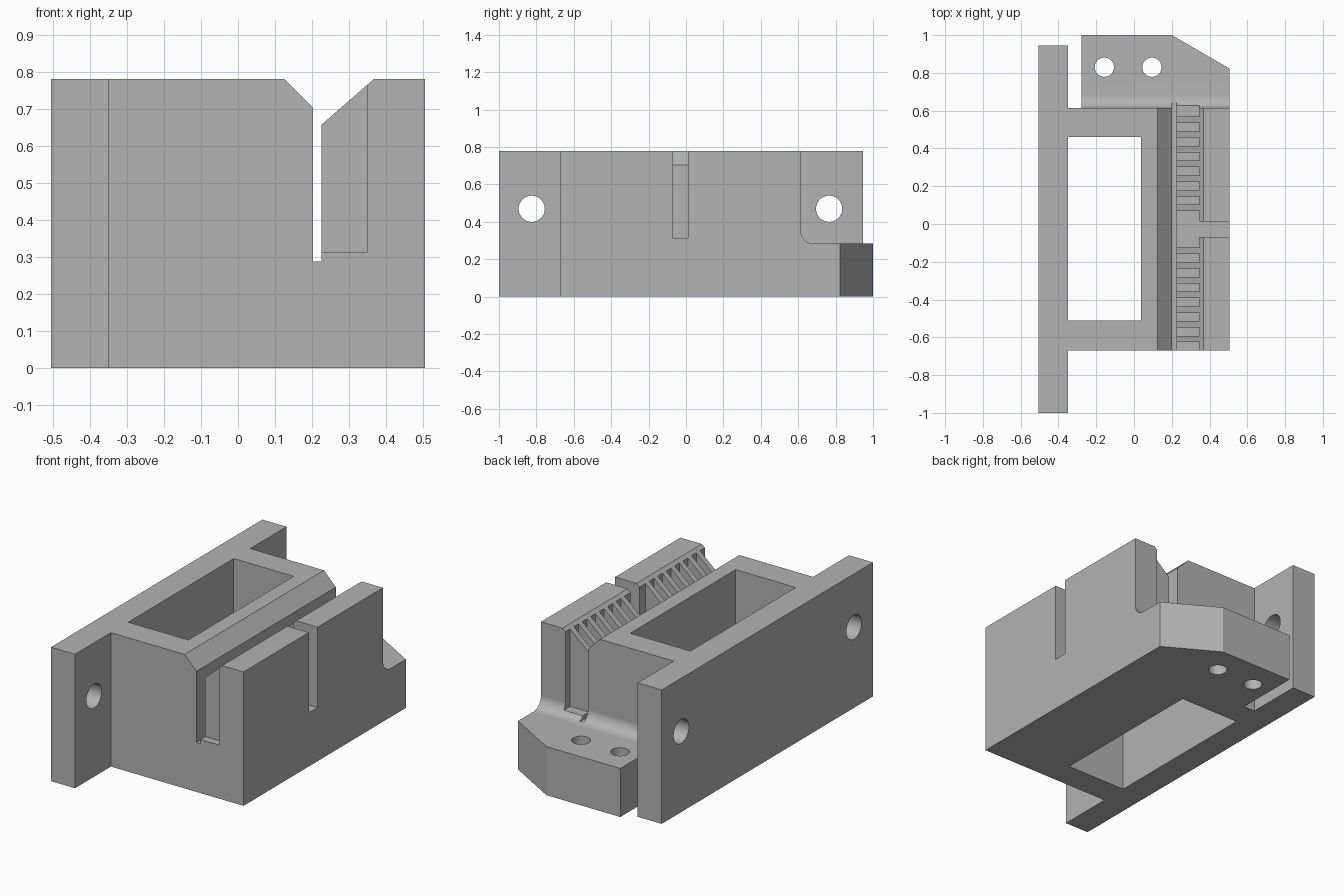
import bpy, math
from mathutils import Vector

if "Cube" in bpy.data.objects:
    bpy.data.objects.remove(bpy.data.objects["Cube"], do_unlink=True)

grey = bpy.data.materials.new("plain grey")
grey.use_nodes = True
GREY = (0.45, 0.45, 0.45, 1)
grey.diffuse_color = GREY
grey.node_tree.nodes["Principled BSDF"].inputs["Base Color"].default_value = GREY


def prism(name, profile, axis, lo, hi):
    """Extrude a 2D profile along an axis; the profile uses the other two axes in order."""
    def point(p, depth):
        c = list(p)
        c.insert("xyz".index(axis), depth)
        return Vector(c)
    n = len(profile)
    verts = [point(p, d) for d in (lo, hi) for p in profile]
    faces = [tuple(range(n)), tuple(range(n, 2 * n))]
    faces += [(i, (i + 1) % n, (i + 1) % n + n, i + n) for i in range(n)]
    mesh = bpy.data.meshes.new(name)
    mesh.from_pydata(verts, [], faces)
    mesh.materials.append(grey)
    ob = bpy.data.objects.new(name, mesh)
    bpy.context.collection.objects.link(ob)
    # Make every face point outwards
    bpy.ops.object.select_all(action="DESELECT")
    bpy.context.view_layer.objects.active = ob
    ob.select_set(True)
    bpy.ops.object.mode_set(mode="EDIT")
    bpy.ops.mesh.select_all(action="SELECT")
    bpy.ops.mesh.normals_make_consistent(inside=False)
    bpy.ops.object.mode_set(mode="OBJECT")
    return ob


def box(name, x, y, z):
    return prism(name, [(x[0], y[0]), (x[1], y[0]), (x[1], y[1]), (x[0], y[1])], "z", *z)


def circle(u, v, r, n=40):
    return [(u + r * math.cos(2 * math.pi * i / n), v + r * math.sin(2 * math.pi * i / n))
            for i in range(n)]


def combine(target, tool, operation="DIFFERENCE"):
    mod = target.modifiers.new(tool.name, "BOOLEAN")
    mod.operation, mod.solver, mod.object = operation, "EXACT", tool
    bpy.ops.object.select_all(action="DESELECT")
    bpy.context.view_layer.objects.active = target
    target.select_set(True)
    bpy.ops.object.modifier_apply(modifier=mod.name)
    bpy.data.objects.remove(tool, do_unlink=True)


TOP, FRONT, BACK, SIDE = 0.78, -0.67, 0.613, 0.505
OVER = 0.82  # height that cutters reach above the top

# Block and long mounting plate share one plan outline
plan = [(-SIDE, -1), (-0.35, -1), (-0.35, FRONT), (SIDE, FRONT),
        (SIDE, BACK), (-0.35, BACK), (-0.35, 0.945), (-SIDE, 0.945)]
body = prism("clamp_body", plan, "z", 0, TOP)

# Foot with a rounded inside corner against the block
R, FOOT = 0.07, 0.283
fillet = [(BACK + R - R * math.sin(a), FOOT + R - R * math.cos(a))
          for a in (math.pi / 2 * i / 12 for i in range(13))]
foot = prism("foot", [(0.55, 0), (1, 0), (1, FOOT)] + fillet + [(0.55, FOOT + R)],
             "x", -0.277, SIDE)
combine(foot, prism("corner_cut", [(0.2, 1), (0.545, 0.8), (0.545, 1.1), (0.2, 1.1)],
                    "z", -0.1, 0.5))
combine(body, foot, "UNION")

# Rectangular window through the block
combine(body, box("window_cut", (-0.35, 0.037), (-0.51, 0.46), (-0.1, 0.9)))

# Long slot with bevelled mouth
rise = OVER - TOP
slot = [(0.202, 0.287), (0.226, 0.287), (0.226, 0.657), (0.367, TOP),
        (0.367 + rise * 1.146, OVER), (0.125 - rise, OVER), (0.125, TOP), (0.202, 0.703)]
combine(body, prism("slot_cut", slot, "y", -0.8, 0.75))

# Comb grooves mirrored about the wide middle groove
MID, HALF, PITCH, TOOTH = -0.0285, 0.0965, 0.0778, 0.034
grooves = [(MID - HALF, MID + HALF)]
for i in range(7):
    near = HALF + i * PITCH + TOOTH
    far = HALF + (i + 1) * PITCH + (0.1 if i == 6 else 0)
    grooves += [(MID + near, MID + far), (MID - far, MID - near)]
for y in grooves:
    combine(body, box("groove_cut", (0.214, 0.348), y, (0.312, OVER)))

# Slot through the outer wall
combine(body, box("wall_slot_cut", (0.3, 0.6), (-0.069, 0.012), (0.312, OVER)))

# Bolt holes in the plate and the foot
for y in (-0.825, 0.765):
    combine(body, prism("plate_hole", circle(y, 0.47, 0.07), "x", -0.6, -0.3))
for x in (-0.157, 0.095):
    combine(body, prism("foot_hole", circle(x, 0.83, 0.051), "z", -0.1, 0.4))

# Smooth the holes and the fillet, keeping flat faces flat
body.select_set(True)
bpy.context.view_layer.objects.active = body
bpy.ops.object.shade_smooth_by_angle(angle=math.radians(30))
weighted = body.modifiers.new("flat_normals", "WEIGHTED_NORMAL")
weighted.keep_sharp = True
